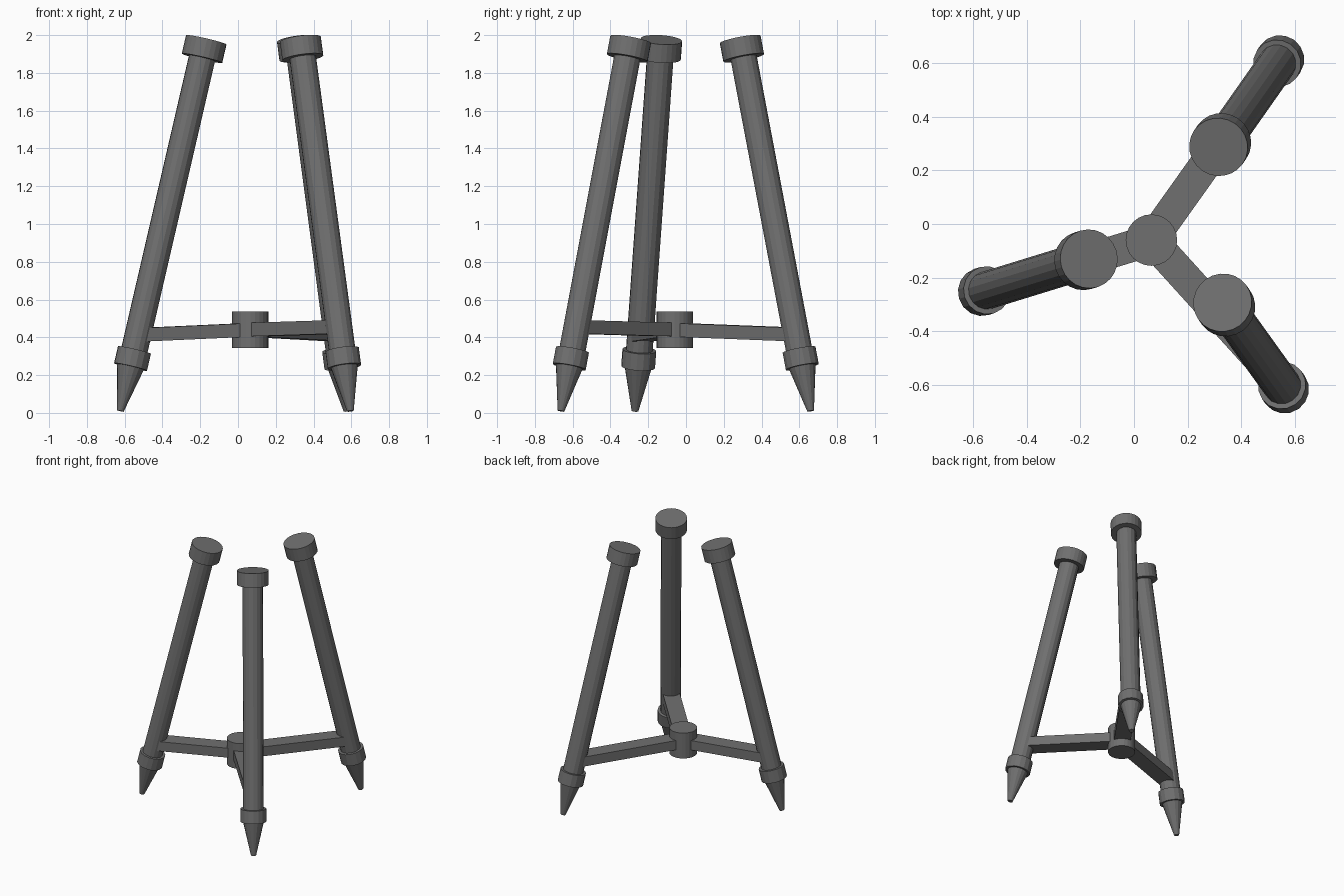
import bpy
from mathutils import Vector, Matrix

if "Cube" in bpy.data.objects:
    bpy.data.objects.remove(bpy.data.objects["Cube"])

dark = bpy.data.materials.new("dark_grey")
dark.diffuse_color = (0.16, 0.16, 0.16, 1)
dark.use_nodes = True
dark.node_tree.nodes["Principled BSDF"].inputs["Base Color"].default_value = dark.diffuse_color


def rod(name, a, b, r1, r2, sides):
    """Flat-shaded cylinder or cone from point a (radius r1) to b (radius r2)."""
    d = b - a
    bpy.ops.mesh.primitive_cone_add(vertices=sides, radius1=r1, radius2=r2, depth=d.length)
    ob = bpy.context.object
    ob.name = name
    ob.data.materials.append(dark)
    ob.matrix_world = Matrix.Translation((a + b) / 2) @ d.to_track_quat('Z', 'Y').to_matrix().to_4x4()
    return ob


def bar(name, a, b, width, height):
    """Rectangular brace from a to b, kept level across its width."""
    x = (b - a).normalized()
    y = Vector((0, 0, 1)).cross(x).normalized()
    z = x.cross(y)
    rot = Matrix((x, y, z)).transposed().to_4x4()
    bpy.ops.mesh.primitive_cube_add(size=1)
    ob = bpy.context.object
    ob.name = name
    ob.data.materials.append(dark)
    ob.matrix_world = (Matrix.Translation((a + b) / 2) @ rot
                       @ Matrix.Diagonal(((b - a).length, width, height, 1)))
    return ob


# Each leg: tip, top centre, height where its brace meets the leg
legs = {
    "left": ((-0.623, -0.27, 0.01), (-0.168, -0.13, 1.975), 0.413),
    "back": ((0.577, 0.66, 0.01), (0.315, 0.287, 1.977), 0.415),
    "front": ((0.595, -0.662, 0.01), (0.33, -0.293, 1.977), 0.455),
}

# Central hub
hub = Vector((0.065, -0.06, 0.44))
rod("hub", hub - Vector((0, 0, 0.097)), hub + Vector((0, 0, 0.097)), 0.096, 0.096, 24)

for side, (tip, top, brace_z) in legs.items():
    tip, top = Vector(tip), Vector(top)
    axis = (top - tip).normalized()

    def at(s):
        return tip + axis * s

    # Pointed foot, collar, shaft and end cap along the leaning axis
    rod(side + "_spike", tip, at(0.26), 0.018, 0.077, 16)
    rod(side + "_collar", at(0.24), at(0.332), 0.09, 0.09, 16)
    rod(side + "_shaft", at(0.28), top - axis * 0.05, 0.071, 0.071, 16)
    rod(side + "_cap", top - axis * 0.1, top, 0.11, 0.11, 24)

    # Brace from hub to leg
    bar(side + "_brace", hub, at((brace_z - tip.z) / axis.z), 0.118, 0.072)
